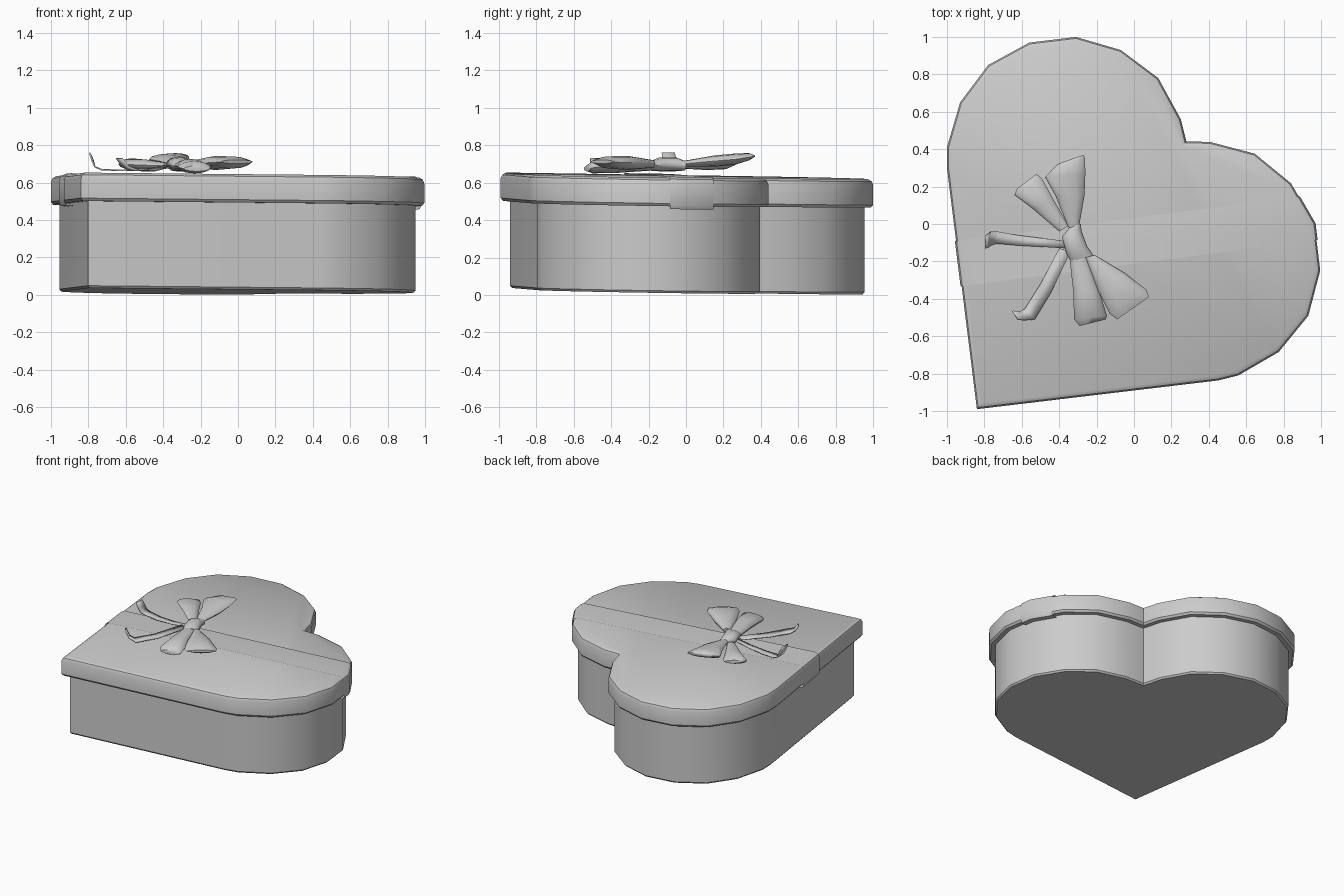
import bpy, bmesh, math
from mathutils import Vector

if "Cube" in bpy.data.objects:
    bpy.data.objects.remove(bpy.data.objects["Cube"])

# Half of the heart outline, from the tip round the left lobe to the notch
TIP, NOTCH = Vector((-0.84, -0.99)), Vector((0.28, 0.44))
LOBE = [Vector(p) for p in ((-1.0, 0.30), (-1.0, 0.41), (-0.93, 0.65), (-0.78, 0.85),
                            (-0.56, 0.97), (-0.31, 1.0), (-0.07, 0.93), (0.13, 0.78),
                            (0.25, 0.56))]
AXIS = (NOTCH - TIP).normalized()


def mirrored(p):
    v = p - TIP
    return TIP + 2 * v.dot(AXIS) * AXIS - v


HEART = [TIP] + LOBE + [NOTCH] + [mirrored(p) for p in reversed(LOBE)]


def heart_offset(d):
    """Heart outline moved outwards by d with mitred corners."""
    out, n = [], len(HEART)
    for i, p in enumerate(HEART):
        a = (p - HEART[i - 1]).normalized()
        b = (HEART[(i + 1) % n] - p).normalized()
        na, nb = Vector((-a.y, a.x)), Vector((-b.y, b.x))
        m = (na + nb).normalized()
        out.append(p + m * d / max(m.dot(na), 0.5))
    return out


def finish(name, bm, angle=35):
    bmesh.ops.recalc_face_normals(bm, faces=bm.faces)
    me = bpy.data.meshes.new(name)
    bm.to_mesh(me)
    bm.free()
    ob = bpy.data.objects.new(name, me)
    bpy.context.collection.objects.link(ob)
    bpy.ops.object.select_all(action='DESELECT')
    ob.select_set(True)
    bpy.context.view_layer.objects.active = ob
    bpy.ops.object.shade_smooth_by_angle(angle=math.radians(angle))
    return ob


def skin(bm, rings, closed=True, caps=True):
    """Join successive vertex rings with quads."""
    rows = [[bm.verts.new(co) for co in r] for r in rings]
    n = len(rows[0])
    for a, b in zip(rows, rows[1:]):
        for i in range(n if closed else n - 1):
            j = (i + 1) % n
            bm.faces.new((a[i], a[j], b[j], b[i]))
    if caps:
        bm.faces.new(rows[0])
        bm.faces.new(rows[-1])


def heart_solid(profile):
    """Stack heart outlines (offset, z); the whole box leans very slightly."""
    bm = bmesh.new()
    skin(bm, [[(p.x, p.y, z - 0.008 * p.x - 0.016 * p.y) for p in heart_offset(d)]
              for d, z in profile])
    return bm


def bow_piece(name, sections, sides=12):
    """Flattened tube through (left point, right point, z, height) sections."""
    bm = bmesh.new()
    rings = []
    for l, r, z, h in sections:
        l, r = Vector(l), Vector(r)
        ring = []
        for i in range(sides):
            t = 2 * math.pi * i / sides
            p = (l + r) / 2 + (r - l) / 2 * math.cos(t)
            ring.append((p.x, p.y, z + h / 2 * math.sin(t)))
        rings.append(ring)
    skin(bm, rings)
    return finish(name, bm, 50)


def tail(name, sections):
    """Thin ribbon strip through (left point, right point, z) sections."""
    bm = bmesh.new()
    skin(bm, [[(*l, z), (*r, z)] for l, r, z in sections], closed=False, caps=False)
    ob = finish(name, bm, 50)
    mod = ob.modifiers.new("thickness", 'SOLIDIFY')
    mod.thickness, mod.offset = 0.008, 0


# Box body and lid
finish("box_body", heart_solid([(-0.055, 0.016), (-0.045, 0.028), (-0.045, 0.56)]))
finish("box_lid", heart_solid([(-0.047, 0.48), (-0.012, 0.48), (0, 0.495), (0, 0.60),
                               (-0.008, 0.62), (-0.028, 0.632)]))

# Ribbon band: a slightly larger lid cut down to a strip
band = heart_solid([(-0.03, 0.465), (-0.005, 0.465), (0.006, 0.485), (0.006, 0.604),
                    (-0.003, 0.625), (-0.026, 0.638)])
normal = Vector((-0.129, 0.992, 0))
for point, side in (((-0.93, -0.333, 0), -1), ((-0.955, -0.092, 0), 1)):
    bmesh.ops.bisect_plane(band, geom=band.verts[:] + band.edges[:] + band.faces[:],
                           plane_co=point, plane_no=normal * side, clear_outer=True)
finish("ribbon_band", band)

# Bow loops
bow_piece("bow_loop_back_right", [
    ((-.35, -.02), (-.295, -.02), .70, .03), ((-.42, .15), (-.265, .15), .715, .06),
    ((-.475, .25), (-.26, .27), .725, .06), ((-.41, .32), (-.262, .35), .738, .04),
    ((-.37, .335), (-.27, .37), .742, .015)])
bow_piece("bow_loop_back_left", [
    ((-.40, -.04), (-.35, -.01), .69, .03), ((-.54, .08), (-.43, .13), .695, .055),
    ((-.64, .155), (-.49, .24), .70, .06), ((-.625, .19), (-.52, .268), .70, .025)])
bow_piece("bow_loop_front_left", [
    ((-.345, -.18), (-.25, -.17), .69, .05), ((-.325, -.36), (-.185, -.36), .69, .075),
    ((-.32, -.51), (-.145, -.49), .682, .065), ((-.29, -.545), (-.15, -.51), .675, .03)])
bow_piece("bow_loop_front_right", [
    ((-.26, -.18), (-.21, -.165), .70, .04), ((-.19, -.36), (-.05, -.26), .705, .075),
    ((-.13, -.48), (.065, -.35), .708, .065), ((-.09, -.51), (.08, -.39), .712, .02)])

# Knot
bow_piece("bow_knot", [
    ((-.34, -.01), (-.285, 0), .69, .05), ((-.385, -.07), (-.28, -.04), .698, .075),
    ((-.36, -.16), (-.25, -.12), .698, .075), ((-.34, -.2), (-.215, -.17), .69, .055)])

# Tails with curled ends
tail("bow_tail_left", [
    ((-.37, -.09), (-.37, -.13), .685), ((-.5, -.075), (-.5, -.122), .67),
    ((-.62, -.06), (-.62, -.115), .665), ((-.73, -.04), (-.73, -.105), .67),
    ((-.765, -.04), (-.765, -.115), .685), ((-.775, -.05), (-.78, -.125), .72),
    ((-.793, -.06), (-.793, -.13), .76)])
tail("bow_tail_front", [
    ((-.40, -.13), (-.34, -.15), .69), ((-.5, -.32), (-.44, -.36), .665),
    ((-.585, -.455), (-.53, -.51), .665), ((-.615, -.47), (-.585, -.515), .685),
    ((-.65, -.465), (-.62, -.51), .73)])
